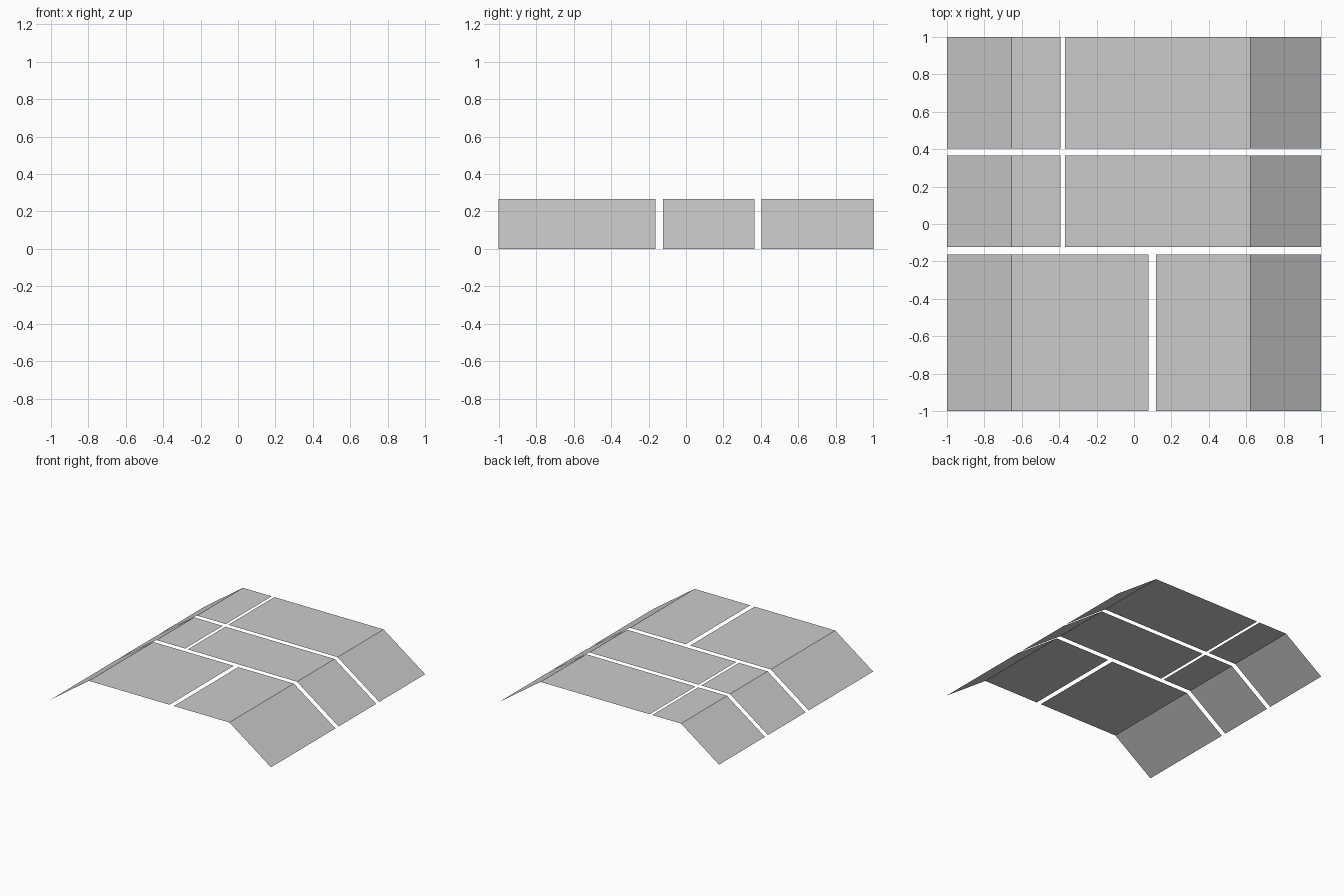
import bpy

if "Cube" in bpy.data.objects:
    bpy.data.objects.remove(bpy.data.objects["Cube"])

# Folded sheet cross-section (x, z): left slope, flat top, right slope
LEFT = [(-1.0, 0.022), (-0.655, 0.267)]
RIGHT = [(0.622, 0.267), (1.0, 0.0)]
TOP = 0.267


def folded_panel(name, profile, y0, y1):
    """Sweep an open x-z profile along y as a thin sheet, normals up."""
    n = len(profile)
    verts = [(x, y, z) for y in (y0, y1) for x, z in profile]
    faces = [(i, i + 1, n + i + 1, n + i) for i in range(n - 1)]
    mesh = bpy.data.meshes.new(name)
    mesh.from_pydata(verts, [], faces)
    obj = bpy.data.objects.new(name, mesh)
    bpy.context.collection.objects.link(obj)


# Three rows of panels: name, y range, x range of the gap between left and right
rows = [
    ("front", -1.0, -0.164, 0.077, 0.117),
    ("middle", -0.123, 0.365, -0.394, -0.37),
    ("back", 0.404, 1.0, -0.394, -0.37),
]
for name, y0, y1, gap0, gap1 in rows:
    folded_panel(name + "_left_panel", LEFT + [(gap0, TOP)], y0, y1)
    folded_panel(name + "_right_panel", [(gap1, TOP)] + RIGHT, y0, y1)
